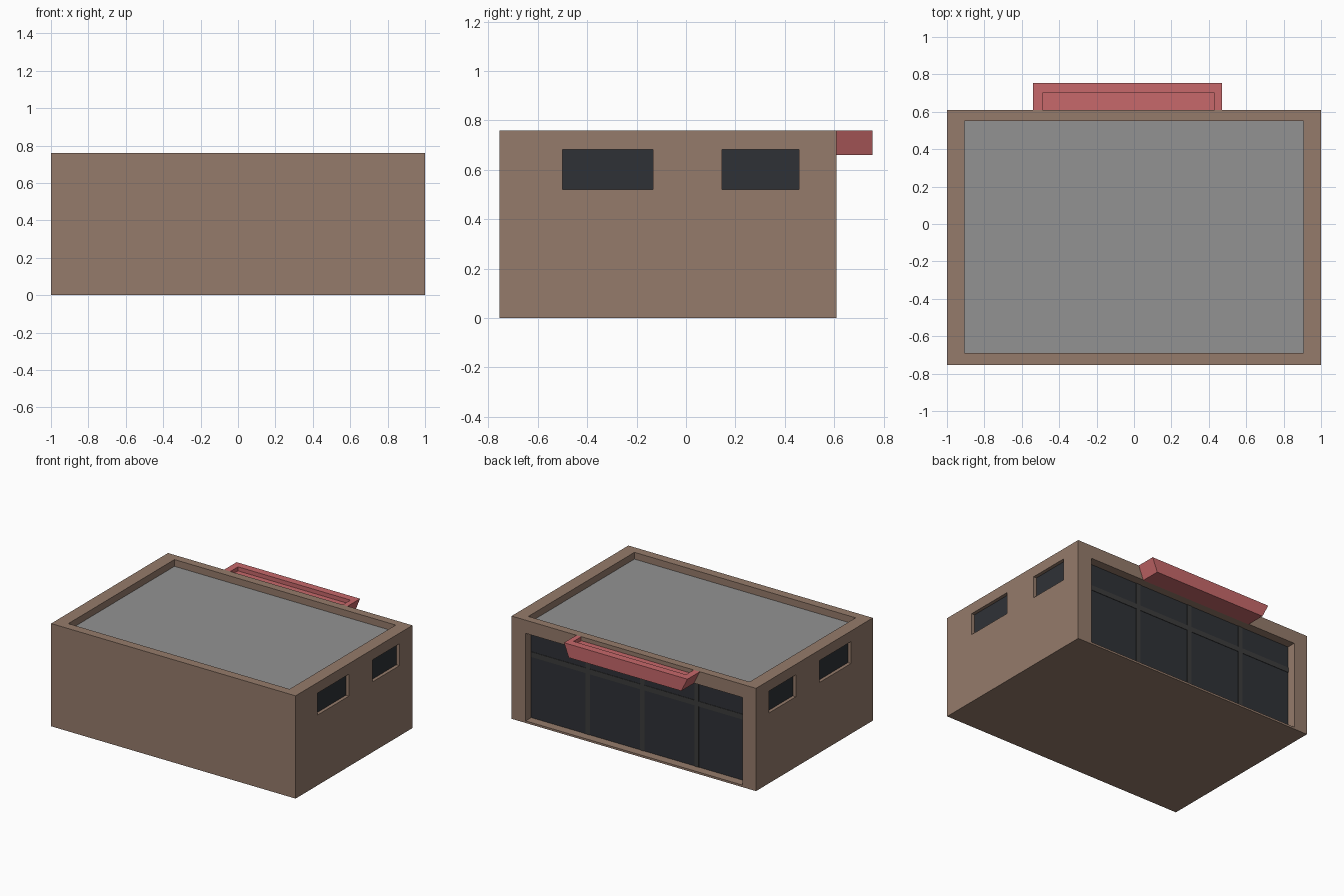
import bpy, bmesh
from mathutils import Matrix, Vector

if "Cube" in bpy.data.objects:
    bpy.data.objects.remove(bpy.data.objects["Cube"])


def material(name, rgb):
    m = bpy.data.materials.new(name)
    m.diffuse_color = (*rgb, 1)
    m.use_nodes = True
    m.node_tree.nodes["Principled BSDF"].inputs["Base Color"].default_value = m.diffuse_color
    return m


BROWN = material("brown_wall", (0.30, 0.198, 0.147))
RED = material("red_canopy", (0.57, 0.14, 0.145))
GLASS = material("dark_glass", (0.028, 0.031, 0.037))
FRAME = material("frame_grey", (0.045, 0.045, 0.045))
GREY = material("roof_grey", (0.29, 0.29, 0.29))


def add_box(bm, x, y, z):
    centre = Vector((sum(x) / 2, sum(y) / 2, sum(z) / 2))
    size = (x[1] - x[0], y[1] - y[0], z[1] - z[0], 1)
    return bmesh.ops.create_cube(
        bm, size=1, matrix=Matrix.Translation(centre) @ Matrix.Diagonal(size))["verts"]


def finish(name, bm, mat=None):
    mesh = bpy.data.meshes.new(name)
    bm.to_mesh(mesh)
    bm.free()
    ob = bpy.data.objects.new(name, mesh)
    bpy.context.collection.objects.link(ob)
    if mat:
        mesh.materials.append(mat)
    return ob


def boxes(name, items, mat=None):
    bm = bmesh.new()
    for item in items:
        add_box(bm, *item)
    return finish(name, bm, mat)


def cut(ob, items):
    cutter = boxes("cutter", items)
    cutter.hide_render = True
    mod = ob.modifiers.new("cut", 'BOOLEAN')
    mod.operation, mod.solver, mod.object = 'DIFFERENCE', 'EXACT', cutter
    bpy.context.view_layer.objects.active = ob
    bpy.ops.object.modifier_apply(modifier=mod.name)
    bpy.data.objects.remove(cutter)


# Main dimensions
FRONT, BACK, TOP = -0.755, 0.61, 0.76
ROOF_X, ROOF_Y, ROOF_Z = (-0.905, 0.905), (-0.69, 0.55), 0.71
OPEN_X, OPEN_Z, GLASS_Y = (-0.89, 0.885), (0.015, 0.663), 0.545
WINDOWS = [(-0.5, -0.133), (0.145, 0.457)]
WIN_Z = (0.52, 0.682)


def side(s, a, b):
    return tuple(sorted((s * a, s * b)))


# Walls with roof recess, shopfront opening and side windows
walls = boxes("walls", [((-1, 1), (FRONT, BACK), (0, TOP))], BROWN)
pockets = [(ROOF_X, ROOF_Y, (ROOF_Z - 0.02, 1)),
           (OPEN_X, (GLASS_Y - 0.02, 1), OPEN_Z)]
pockets += [(side(s, 0.955, 1.1), y, WIN_Z) for s in (-1, 1) for y in WINDOWS]
cut(walls, pockets)

# Roof deck behind the parapet
boxes("roof_deck", [(ROOF_X, ROOF_Y, (ROOF_Z - 0.02, ROOF_Z))], GREY)

# Side window panes
for s, label in ((-1, "left"), (1, "right")):
    boxes(label + "_window_panes",
          [(side(s, 0.955, 0.975), y, WIN_Z) for y in WINDOWS], GLASS)

# Shopfront glass and its grid of bars
boxes("shopfront_glass", [(OPEN_X, (GLASS_Y - 0.02, GLASS_Y), OPEN_Z)], GLASS)
bar_y = (GLASS_Y - 0.01, GLASS_Y + 0.003)
bars = [((x - 0.018, x + 0.018), bar_y, OPEN_Z) for x in (-0.47, -0.025, 0.42)]
bars.append((OPEN_X, bar_y, (0.465, 0.503)))
boxes("shopfront_bars", bars, FRAME)

# Canopy with ends tapering downwards and a shallow tray on top
bm = bmesh.new()
for v in add_box(bm, (-0.54, 0.47), (BACK, 0.755), (0.66, TOP)):
    if v.co.z < 0.7:
        v.co.x = -0.49 if v.co.x < 0 else 0.43
canopy = finish("canopy", bm, RED)
cut(canopy, [((-0.49, 0.43), (BACK - 0.1, 0.70), (TOP - 0.03, 1))])
